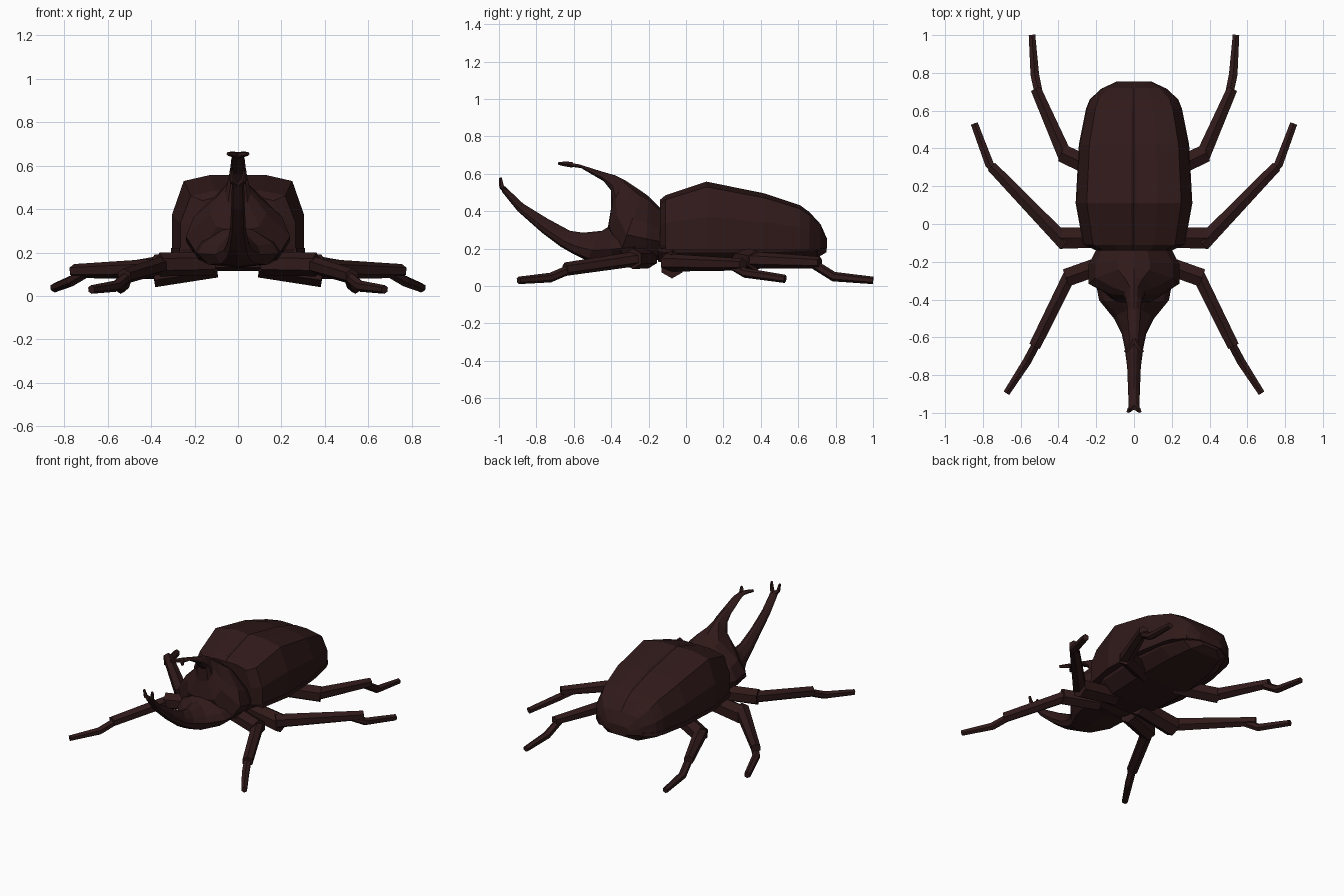
import bpy, bmesh, math
from mathutils import Vector

if "Cube" in bpy.data.objects:
    bpy.data.objects.remove(bpy.data.objects["Cube"])

shell = bpy.data.materials.new("dark_shell")
shell.diffuse_color = (0.03, 0.01, 0.01, 1)
shell.use_nodes = True
shell.node_tree.nodes["Principled BSDF"].inputs["Base Color"].default_value = shell.diffuse_color


def loft(name, rings, mirror=False):
    """Skin closed rings of equal length, cap both ends, flat shaded."""
    bm = bmesh.new()
    loops = [[bm.verts.new(p) for p in r] for r in rings]
    n = len(loops[0])
    for a, b in zip(loops, loops[1:]):
        for i in range(n):
            j = (i + 1) % n
            bm.faces.new((a[i], a[j], b[j], b[i]))
    bm.faces.new(loops[0])
    bm.faces.new(loops[-1])
    bmesh.ops.recalc_face_normals(bm, faces=bm.faces)
    me = bpy.data.meshes.new(name)
    bm.to_mesh(me)
    bm.free()
    me.materials.append(shell)
    ob = bpy.data.objects.new(name, me)
    bpy.context.collection.objects.link(ob)
    if mirror:
        ob.modifiers.new("mirror", 'MIRROR')
    return ob


def section(prof, w, bottom, top):
    """Symmetric ring: prof = (across, up) from top centre to bottom centre."""
    (y0, z0), (y1, z1) = bottom, top
    half = [(u * w, y0 + (y1 - y0) * v, z0 + (z1 - z0) * v) for u, v in prof]
    return half + [(-x, y, z) for x, y, z in reversed(half[1:-1])]


def tube(name, pts, sides=6, mirror=True):
    """Tube through (x, y, z, radius) points."""
    P = [Vector(p[:3]) for p in pts]
    rings = []
    for i, p in enumerate(P):
        d = (P[min(i + 1, len(P) - 1)] - P[max(i - 1, 0)]).normalized()
        s = d.cross(Vector((0, 0, 1))).normalized()
        u = s.cross(d)
        r = pts[i][3]
        ang = [2 * math.pi * (k + .5) / sides for k in range(sides)]
        rings.append([p + (s * math.cos(a) + u * math.sin(a)) * r for a in ang])
    return loft(name, rings, mirror)


# Wing cases: domed loft with a shallow centre seam
dome = [(0, .97), (.05, 1), (.41, 1), (.82, .92), (1, .48), (1, .06), (.95, 0), (0, 0)]
stations = [(-.14, .20, .46), (-.11, .265, .485), (.11, .305, .558), (.42, .288, .495),
            (.61, .25, .432), (.66, .23, .395), (.72, .165, .33), (.755, .09, .25)]
loft("wing_cases", [section(dome, w, (y, .20), (y, t)) for y, w, t in stations])

# Rim around the lower edge of the wing cases
rim = [(0, 1), (1, 1), (1, 0), (0, 0)]
loft("wing_case_rim", [section(rim, w + .004, (y, .195), (y, .222)) for y, w, t in stations[1:-1]])

# Belly
under = [(0, 1), (1, 1), (.95, .6), (.65, 0), (0, 0)]
loft("belly", [section(under, w, (y, b), (y, .22)) for y, w, b in
               [(-.15, .19, .13), (0, .26, .115), (.3, .275, .115),
                (.55, .245, .13), (.70, .18, .15), (.75, .08, .18)]])

# Thorax rising into the upper horn
ridge = [(0, 1), (.35, .93), (.85, .6), (1, .35), (.75, .08), (0, 0)]
loft("thorax_and_upper_horn", [section(ridge, w, b, t) for w, b, t in [
    (.20, (-.135, .14), (-.14, .42)), (.24, (-.22, .13), (-.20, .48)),
    (.24, (-.36, .15), (-.235, .505)), (.13, (-.42, .30), (-.28, .535)),
    (.06, (-.40, .42), (-.33, .568)), (.045, (-.40, .51), (-.38, .592)),
    (.037, (-.44, .56), (-.45, .612)), (.03, (-.56, .63), (-.57, .65)),
    (.022, (-.63, .64), (-.63, .66))]])

# Head tapering into the lower horn
loft("head_and_lower_horn", [section(ridge, w, b, t) for w, b, t in [
    (.21, (-.27, .14), (-.27, .34)), (.185, (-.40, .13), (-.41, .32)),
    (.105, (-.53, .135), (-.45, .295)), (.065, (-.60, .17), (-.55, .285)),
    (.05, (-.67, .21), (-.62, .295)), (.036, (-.77, .285), (-.74, .36)),
    (.031, (-.90, .40), (-.87, .44)), (.028, (-.985, .505), (-.965, .53))]])

# Forked horn tips
tube("upper_horn_tines", [(.0, -.61, .648, .016), (.02, -.645, .652, .014), (.046, -.68, .655, .009)], 5)
tube("lower_horn_tines", [(.0, -.965, .51, .016), (.024, -.985, .53, .014), (.032, -.992, .578, .008)], 5)

# Legs: thigh, shin, ankle and foot for each pair
legs = {
    "front": ([(.12, -.20, .15, .055), (.36, -.285, .145, .055)],
              [(.34, -.27, .145, .04), (.525, -.645, .09, .036)],
              [(.51, -.62, .09, .025), (.565, -.725, .045, .026), (.675, -.895, .03, .02)]),
    "middle": ([(.10, -.07, .145, .06), (.39, -.075, .105, .065)],
               [(.36, -.105, .125, .048), (.755, .305, .115, .032)],
               [(.69, .24, .115, .026), (.765, .315, .07, .026), (.845, .53, .038, .022)]),
    "hind": ([(.12, .25, .16, .055), (.38, .375, .135, .055)],
             [(.36, .35, .14, .045), (.52, .715, .125, .032)],
             [(.50, .67, .125, .025), (.525, .79, .05, .026), (.54, 1.0, .03, .02)]),
}
for pair, (thigh, shin, foot) in legs.items():
    tube(pair + "_leg_thighs", thigh)
    tube(pair + "_leg_shins", shin)
    tube(pair + "_leg_feet", foot)
